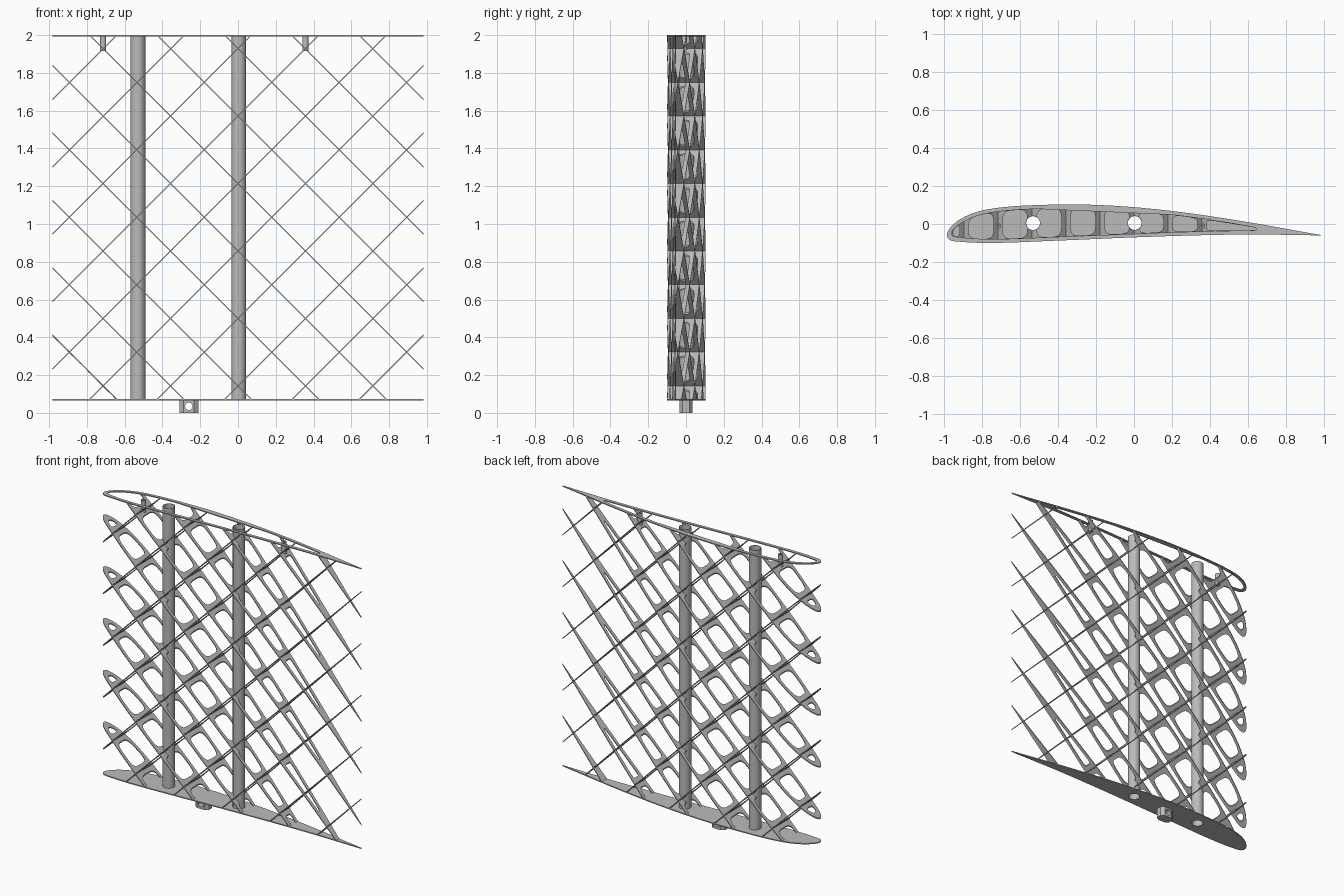
import bpy, bmesh, math
from mathutils import Vector

if "Cube" in bpy.data.objects:
    bpy.data.objects.remove(bpy.data.objects["Cube"])

grey = bpy.data.materials.new("light grey")
grey.use_nodes = True
grey.diffuse_color = (0.5, 0.5, 0.5, 1)
grey.node_tree.nodes["Principled BSDF"].inputs["Base Color"].default_value = (0.5, 0.5, 0.5, 1)

HALF = 0.983          # half chord
PITCH = 0.357         # height between parallel ribs
FLOOR, TOP = 0.066, 2.0
SKIN = 0.007
TUBES = [(-0.53, 0.005), (0.004, 0.005)]

# Section heights at evenly spaced steps of sqrt(chord fraction)
UPPER = [-.06, -.018, .03, .069, .09, .1, .1025, .09, .059, .008, -.058]
LOWER = [-.06, -.086, -.094, -.099, -.098, -.091, -.082, -.071, -.061, -.055, -.06]


def height(table, x):
    """Smooth interpolation of a section table."""
    u = math.sqrt(max(0, min(1, (x + HALF) / (2 * HALF)))) * 10
    i = min(int(u), 9)
    t = u - i
    a, b = table[i], table[i + 1]
    ma = (b - table[i - 1]) / 2 if i else b - a
    mb = (table[i + 2] - a) / 2 if i < 9 else b - a
    return (a * (1 + 2 * t) * (1 - t) ** 2 + ma * t * (1 - t) ** 2
            + b * t * t * (3 - 2 * t) + mb * t * t * (t - 1))


def airfoil(n=36):
    xs = [-HALF + 2 * HALF * (i / n) ** 2 for i in range(n + 1)]
    return ([(x, height(UPPER, x)) for x in xs]
            + [(x, height(LOWER, x)) for x in reversed(xs[1:])])


def circle(cx, cy, r, n=32):
    return [(cx + r * math.cos(2 * math.pi * i / n),
             cy + r * math.sin(2 * math.pi * i / n)) for i in range(n)]


def window(x0, x1, margin, power=4, n=28):
    """Rounded opening that follows the section."""
    pts = []
    for i in range(n):
        a = 2 * math.pi * (i + 0.5) / n
        c, s = math.cos(a), math.sin(a)
        px = math.copysign(abs(c) ** (2 / power), c)
        py = math.copysign(abs(s) ** (2 / power), s)
        x = (x0 + x1) / 2 + (x1 - x0) / 2 * px
        lo, hi = height(LOWER, x) + margin, height(UPPER, x) - margin
        pts.append((x, lo + (hi - lo) * (py + 1) / 2))
    return pts


def slab(name, outer, holes, z0, z1):
    """Flat outline with holes, extruded from z0 to z1."""
    bm = bmesh.new()
    edges = []
    for loop in [outer] + holes:
        vs = [bm.verts.new((x, y, z0)) for x, y in loop]
        edges += [bm.edges.new((vs[i - 1], vs[i])) for i in range(len(vs))]
    bmesh.ops.triangle_fill(bm, edges=edges, use_beauty=True, normal=(0, 0, 1))
    ext = bmesh.ops.extrude_face_region(bm, geom=bm.faces[:], use_keep_orig=True)
    moved = [g for g in ext["geom"] if isinstance(g, bmesh.types.BMVert)]
    bmesh.ops.translate(bm, verts=moved, vec=(0, 0, z1 - z0))
    bmesh.ops.recalc_face_normals(bm, faces=bm.faces[:])
    return add(name, bm)


def add(name, bm):
    me = bpy.data.meshes.new(name)
    bm.to_mesh(me)
    bm.free()
    me.materials.append(grey)
    me.shade_smooth()
    me.set_sharp_from_angle(angle=math.radians(30))
    ob = bpy.data.objects.new(name, me)
    bpy.context.collection.objects.link(ob)
    return ob


def cut(ob, cutters):
    """Subtract the cutters, then remove them."""
    for c in cutters:
        mod = ob.modifiers.new("cut", "BOOLEAN")
        mod.operation, mod.solver, mod.object = "DIFFERENCE", "EXACT", c
    bpy.context.view_layer.update()
    graph = bpy.context.evaluated_depsgraph_get()
    me = bpy.data.meshes.new_from_object(ob.evaluated_get(graph))
    ob.modifiers.clear()
    ob.data = me
    for c in cutters:
        bpy.data.objects.remove(c)


# End plate, open top rim and hollow spars
slab("bottom_plate", airfoil(), [circle(x, y, 0.0375) for x, y in TUBES], FLOOR, FLOOR + SKIN)
slab("top_rim", airfoil(), [window(-0.955, 0.64, 0.02, 9, 120)], TOP - SKIN, TOP)
for i, (x, y) in enumerate(TUBES):
    slab(f"spar_tube_{i + 1}", circle(x, y, 0.039), [circle(x, y, 0.036)], FLOOR, TOP)

# Rib pattern: one opening between each pair of rib crossings
step = PITCH / 2
windows = [window(-0.95, -0.915, 0.026, 2.5)]
windows += [window(k * step + 0.024, (k + 1) * step - 0.024, 0.021) for k in range(-5, 2)]
windows.append(window(2 * step + 0.026, 0.64, 0.022, 8))
pattern = slab("rib_pattern", airfoil(), windows, -0.004, 0.004)
cut(pattern, [slab("spar_cutter", circle(x, y, 0.0375), [], -1, 1) for x, y in TUBES])

# Diagonal ribs: the pattern sheared both ways and trimmed between the ends
for name, slope in (("rising_rib", 1), ("falling_rib", -1)):
    for k in range(-3, 7):
        bm = bmesh.new()
        bm.from_mesh(pattern.data)
        for v in bm.verts:
            v.co.z += slope * v.co.x + 0.5 + k * PITCH
        for z, side in ((FLOOR + 0.004, -1), (TOP - 0.001, 1)):
            bmesh.ops.bisect_plane(bm, geom=bm.verts[:] + bm.edges[:] + bm.faces[:],
                                   plane_co=Vector((0, 0, z)), plane_no=Vector((0, 0, side)),
                                   clear_outer=True)
            rim = [e for e in bm.edges if e.is_boundary]
            if rim:
                bmesh.ops.holes_fill(bm, edges=rim, sides=0)
        add(f"{name}_{k + 4}", bm)
bpy.data.objects.remove(pattern)

# Short pins under the top rim, on the rib crossings
for i, x in enumerate((-4 * step, 2 * step)):
    slab(f"top_pin_{i + 1}", circle(x, -0.01, 0.016, 16), [circle(x, -0.01, 0.008, 16)], 1.915, TOP)

# Mounting lug with a cross hole
quarter = [(0.05, 0.018), (0.028, 0.035)]
right = quarter + [(-x, y) for x, y in reversed(quarter)]
outline = [(x - 0.26, y) for x, y in right + [(-x, -y) for x, y in right]]
lug = slab("mounting_lug", outline, [], 0, FLOOR)
bore = slab("lug_cutter", circle(0, 0, 0.02), [], -0.2, 0.2)
bore.rotation_euler.x = math.pi / 2
bore.location = (-0.26, 0, 0.035)
cut(lug, [bore])
